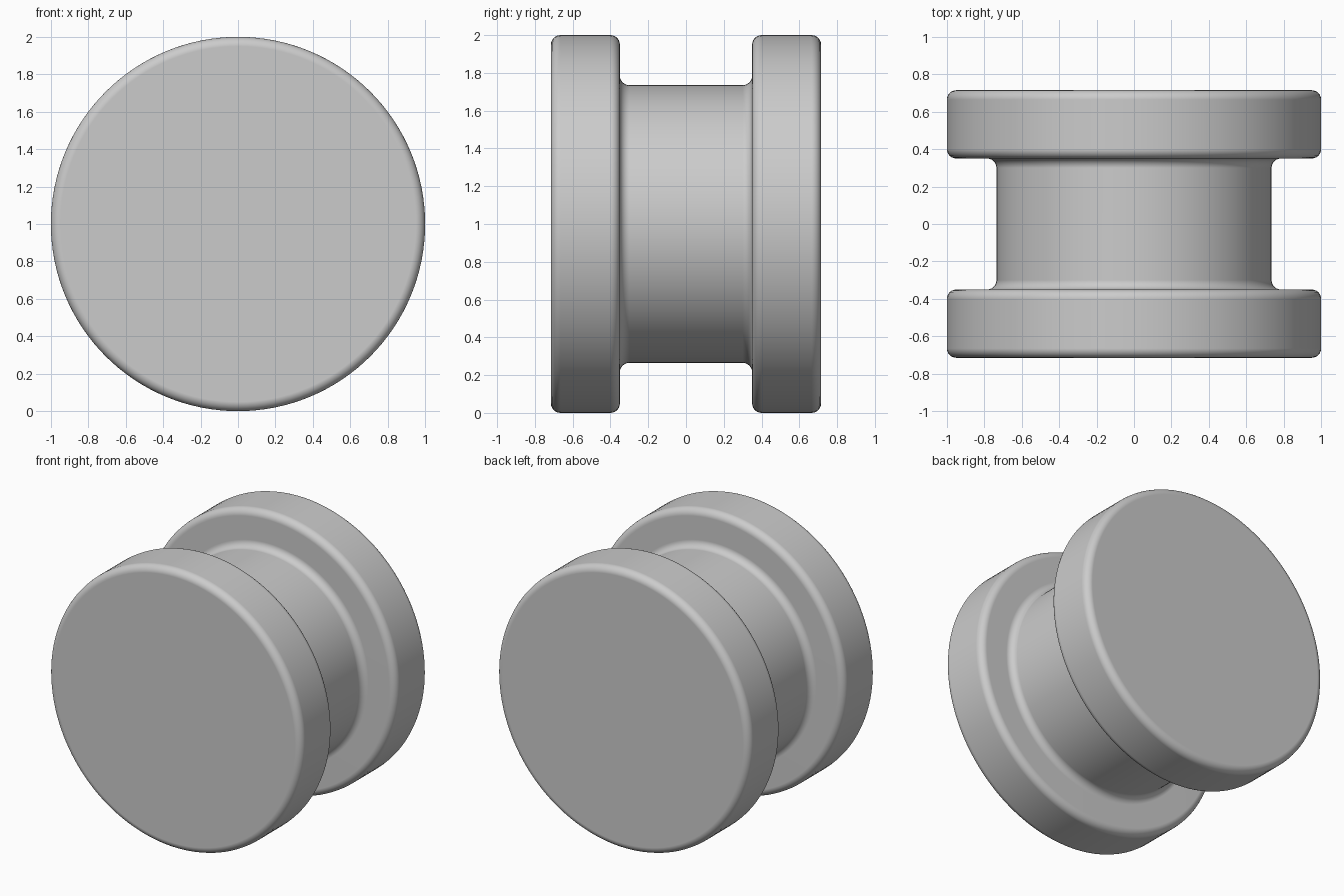
import bpy
import bmesh
from math import pi, sin, cos, radians
from mathutils import Matrix, Vector

cube = bpy.data.objects.get("Cube")
if cube:
    bpy.data.objects.remove(cube, do_unlink=True)

RIM, HUB = 1.0, 0.735        # radii
OUTER, INNER = 0.715, 0.35   # flange faces along y
ROUND = 0.05                 # edge rounding and root fillet
SIDES, ARC_STEPS = 128, 6

grey = bpy.data.materials.new("plain grey")
grey.use_nodes = True
colour = (0.6, 0.6, 0.6, 1)
grey.diffuse_color = colour
grey.node_tree.nodes["Principled BSDF"].inputs["Base Color"].default_value = colour


def arc(r, y, start, end):
    """Quarter-round points (radius, y) about a centre, angles in degrees."""
    angles = [radians(start + (end - start) * i / ARC_STEPS) for i in range(ARC_STEPS + 1)]
    return [(r + ROUND * cos(a), y + ROUND * sin(a)) for a in angles]


# Half profile: rounded flange, then the concave fillet into the hub
half = (arc(RIM - ROUND, OUTER - ROUND, 90, 0)
        + arc(RIM - ROUND, INNER + ROUND, 0, -90)
        + arc(HUB + ROUND, INNER - ROUND, 90, 180))
profile = half + [(r, -y) for r, y in reversed(half)]

# Turn the profile around the y axis and close both ends with flat discs
bm = bmesh.new()
rings = []
for r, y in profile:
    rings.append([bm.verts.new((r * cos(2 * pi * i / SIDES), y, r * sin(2 * pi * i / SIDES)))
                  for i in range(SIDES)])
for a, b in zip(rings, rings[1:]):
    for i in range(SIDES):
        j = (i + 1) % SIDES
        bm.faces.new((a[i], a[j], b[j], b[i]))
bm.faces.new(rings[0])
bm.faces.new(rings[-1])
bmesh.ops.recalc_face_normals(bm, faces=bm.faces)
bmesh.ops.transform(bm, matrix=Matrix.Translation(Vector((0, 0, RIM))), verts=bm.verts)

mesh = bpy.data.meshes.new("flanged_spool")
bm.to_mesh(mesh)
bm.free()
mesh.materials.append(grey)
spool = bpy.data.objects.new("flanged_spool", mesh)
bpy.context.collection.objects.link(spool)

# Smooth shading with the flat faces kept flat
mesh.shade_smooth()
weighted = spool.modifiers.new("flat faces", 'WEIGHTED_NORMAL')
weighted.weight = 100
